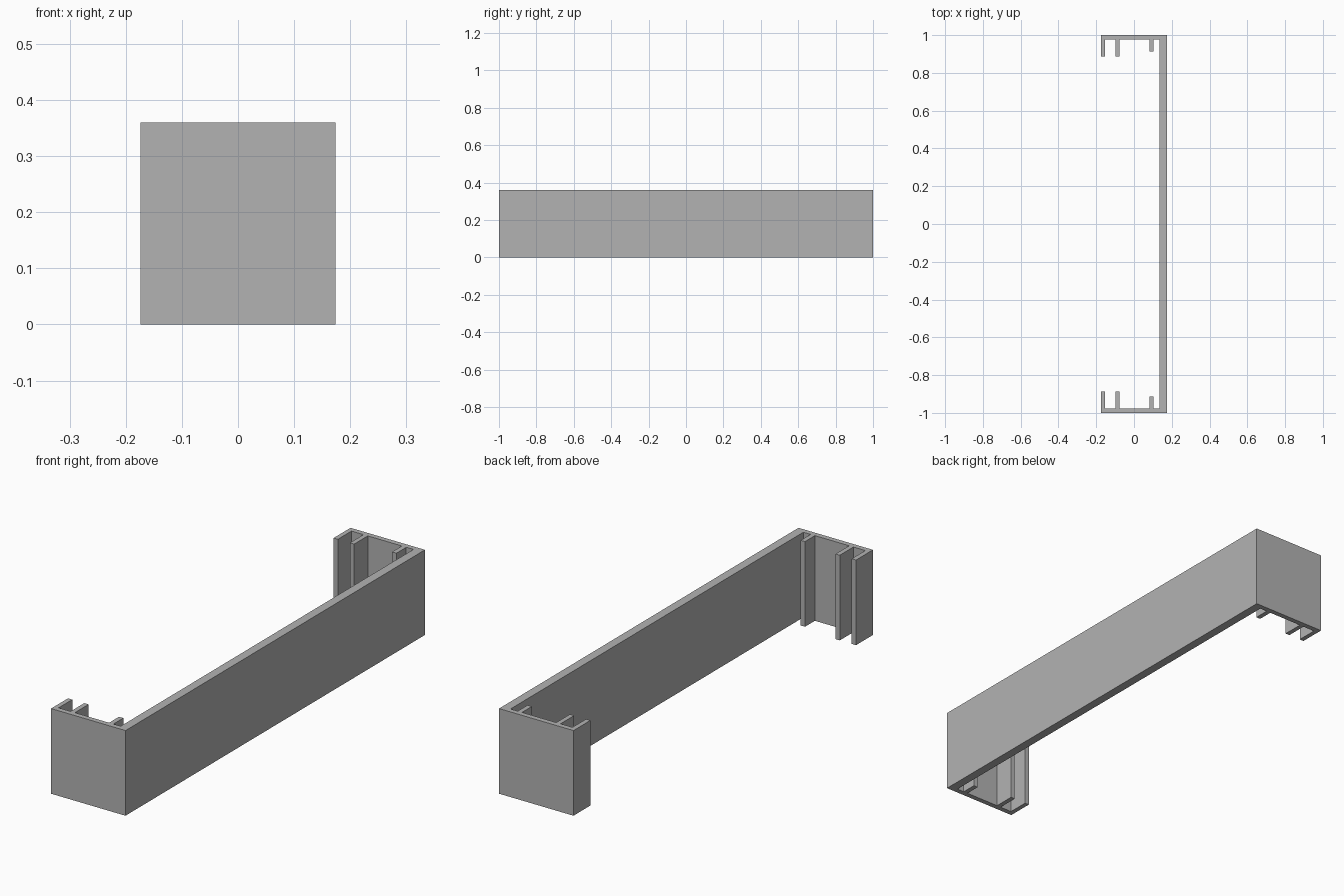
import bpy
import bmesh

cube = bpy.data.objects.get("Cube")
if cube:
    bpy.data.objects.remove(cube, do_unlink=True)

HEIGHT = 0.36
LEFT, RIGHT = -0.174, 0.174    # outer faces across the section
WALL_INNER = 0.136             # inner face of the long wall
CAP_INNER = 0.978              # inner face of the end flange
RIB = 0.02                     # rib thickness

grey = bpy.data.materials.new("plain_grey")
grey.use_nodes = True
colour = (0.45, 0.45, 0.45, 1)
grey.diffuse_color = colour
grey.node_tree.nodes["Principled BSDF"].inputs["Base Color"].default_value = colour

# Half section: long wall, end flange, then ribs pointing inwards
half = [(RIGHT, 1), (LEFT, 1)]
for x, tip in ((LEFT, 0.887), (-0.098, 0.887), (0.082, 0.912)):
    if x != LEFT:
        half.append((x, CAP_INNER))
    half += [(x, tip), (x + RIB, tip), (x + RIB, CAP_INNER)]
half.append((WALL_INNER, CAP_INNER))

# Mirror the half to the other end and close the outline
outline = half + [(x, -y) for x, y in reversed(half)]

# Extrude the section to full height
bm = bmesh.new()
base = bm.faces.new([bm.verts.new((x, y, 0)) for x, y in outline])
result = bmesh.ops.extrude_face_region(bm, geom=[base], use_keep_orig=True)
top = [v for v in result["geom"] if isinstance(v, bmesh.types.BMVert)]
bmesh.ops.translate(bm, verts=top, vec=(0, 0, HEIGHT))
bmesh.ops.recalc_face_normals(bm, faces=bm.faces)

mesh = bpy.data.meshes.new("ribbed_channel")
bm.to_mesh(mesh)
bm.free()
mesh.materials.append(grey)
channel = bpy.data.objects.new("ribbed_channel", mesh)
bpy.context.collection.objects.link(channel)
